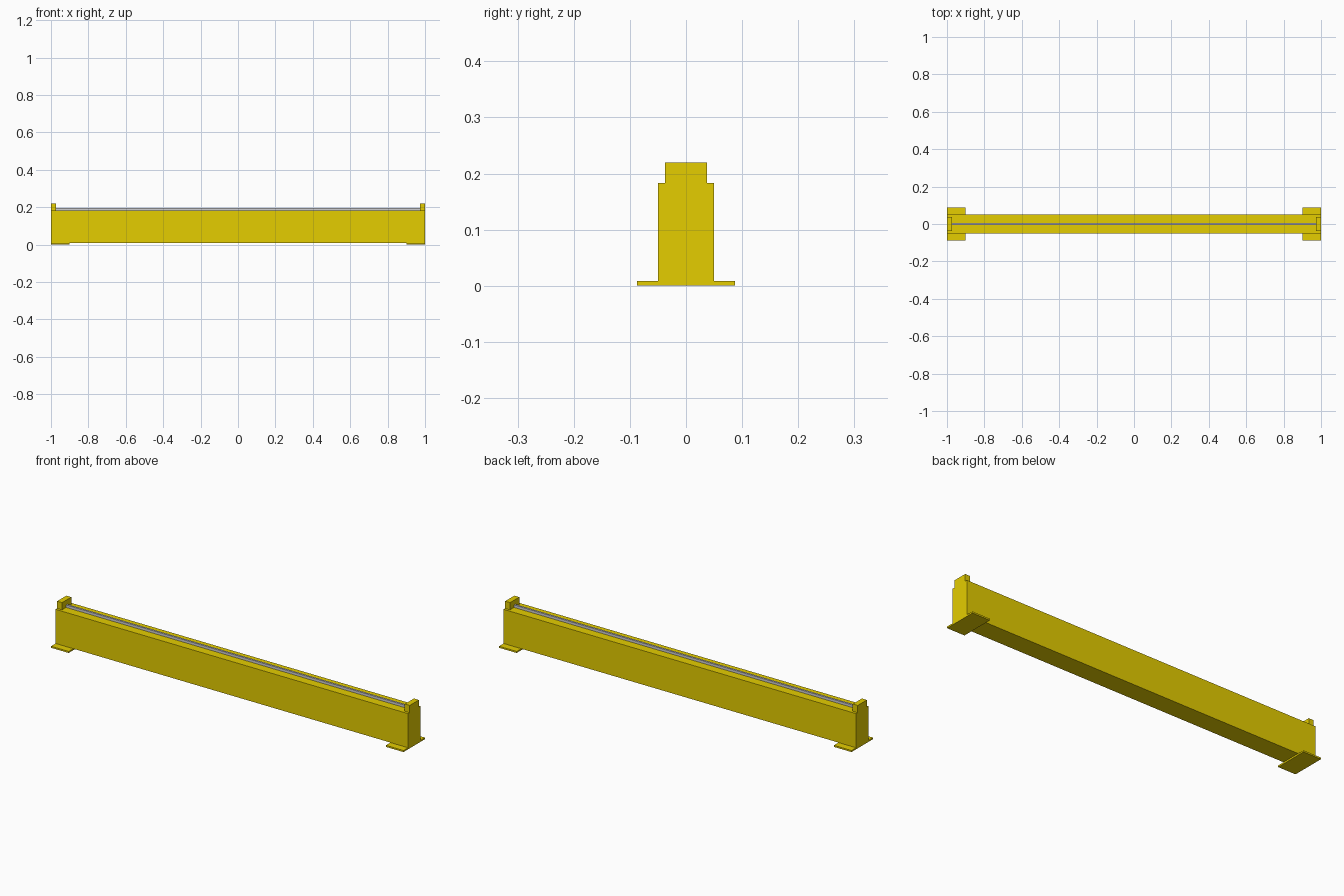
import bpy

cube = bpy.data.objects.get("Cube")
if cube:
    bpy.data.objects.remove(cube, do_unlink=True)


def make_material(name, color):
    mat = bpy.data.materials.new(name)
    mat.use_nodes = True
    mat.diffuse_color = color
    mat.node_tree.nodes["Principled BSDF"].inputs["Base Color"].default_value = color
    return mat


yellow = make_material("safety yellow", (0.78, 0.61, 0.0, 1))
steel = make_material("rail steel", (0.62, 0.62, 0.65, 1))


def box(name, x, y, z, mat):
    """Box spanning the given (low, high) ranges."""
    spans = (x, y, z)
    bpy.ops.mesh.primitive_cube_add(size=1, location=[(a + b) / 2 for a, b in spans])
    obj = bpy.context.object
    obj.name = name
    obj.scale = [b - a for a, b in spans]
    bpy.ops.object.transform_apply(location=False, rotation=False, scale=True)
    obj.data.materials.append(mat)
    return obj


PLATE_TOP = 0.008
BEAM_TOP = 0.183
STOP = 0.972

# Main girder and the running rail on top
box("girder", (-1, 1), (-0.05, 0.05), (PLATE_TOP, BEAM_TOP), yellow)
box("rail", (-STOP, STOP), (-0.005, 0.005), (BEAM_TOP, 0.196), steel)

# Mounting plates and end stops at both ends
for side, sign in (("left", 1), ("right", -1)):
    plate_x = sorted((sign * 0.9, sign))
    stop_x = sorted((sign * STOP, sign))
    box(side + "_mounting_plate", plate_x, (-0.087, 0.087), (0, PLATE_TOP), yellow)
    box(side + "_end_stop", stop_x, (-0.037, 0.037), (BEAM_TOP, 0.22), yellow)
